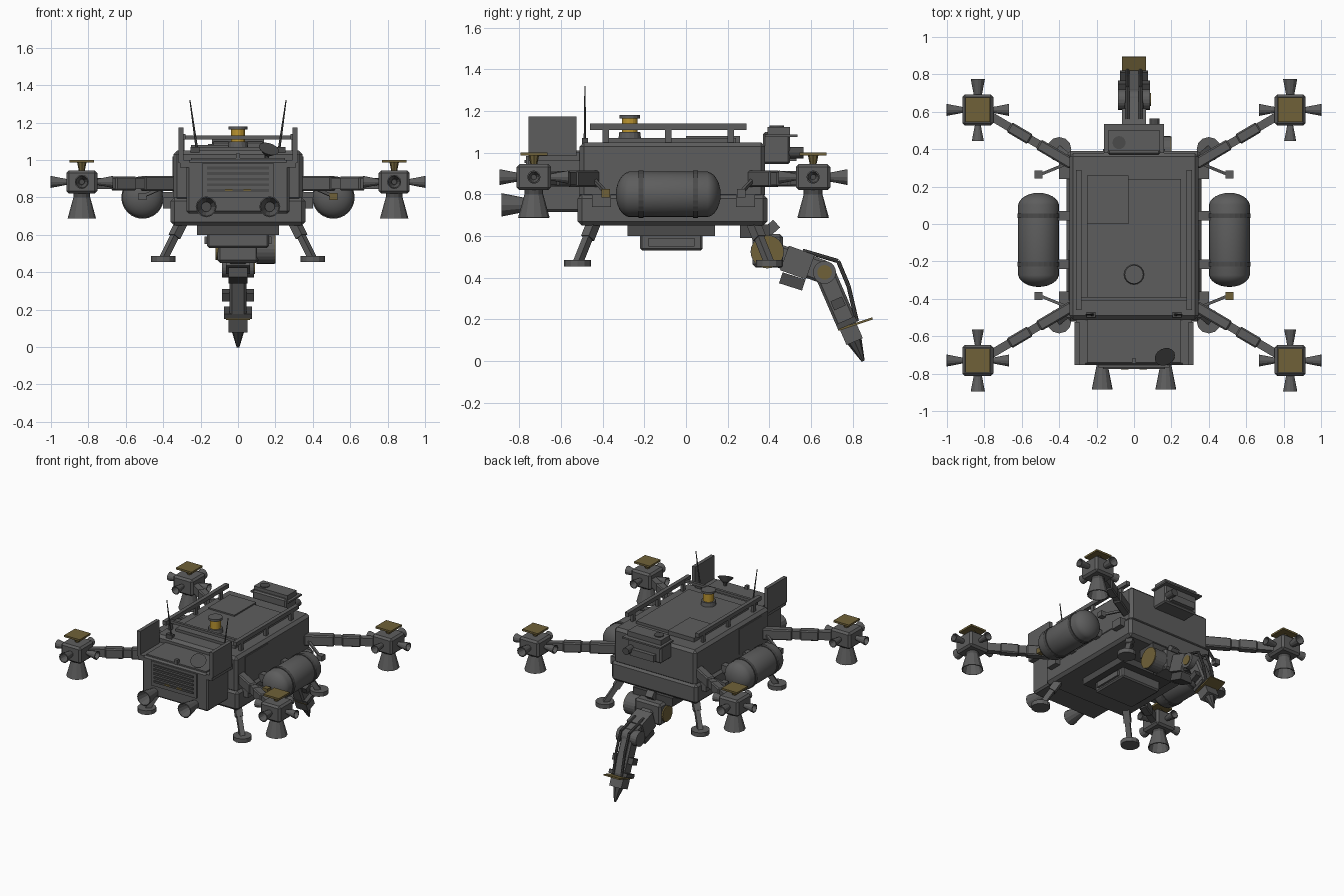
import bpy, bmesh, math
from mathutils import Vector, Matrix

cube = bpy.data.objects.get("Cube")
if cube:
    bpy.data.objects.remove(cube, do_unlink=True)

MIDDLE = Vector((0, -.06, 0))  # centre of the hull, used as mirror origin


def material(name, red, green, blue):
    made = bpy.data.materials.new(name)
    made.use_nodes = True
    made.diffuse_color = (red, green, blue, 1)
    made.node_tree.nodes["Principled BSDF"].inputs["Base Color"].default_value = (red, green, blue, 1)
    return made


GREY = material("hull grey", .11, .11, .11)
DARK = material("dark grey", .07, .07, .07)
AMBER = material("amber", .5, .3, .03)
OLIVE = material("dull gold", .16, .12, .04)


def finish(name, bm, mat, mirror="", smooth=False, wall=0):
    """Turn the bmesh into an object, mirrored over the named axes."""
    bmesh.ops.recalc_face_normals(bm, faces=bm.faces)
    bm.transform(Matrix.Translation(-MIDDLE))
    mesh = bpy.data.meshes.new(name)
    bm.to_mesh(mesh)
    bm.free()
    mesh.materials.append(mat)
    made = bpy.data.objects.new(name, mesh)
    made.location = MIDDLE
    bpy.context.collection.objects.link(made)
    if smooth:
        bpy.context.view_layer.objects.active = made
        made.select_set(True)
        bpy.ops.object.shade_smooth_by_angle()
        made.select_set(False)
    if wall:
        made.modifiers.new("wall", 'SOLIDIFY').thickness = wall
    if mirror:
        made.modifiers.new("mirror", 'MIRROR').use_axis = ["X" in mirror, "Y" in mirror, False]


def block(name, size, matrix, mat, mirror, bevel):
    bm = bmesh.new()
    bmesh.ops.create_cube(bm, size=1)
    bmesh.ops.scale(bm, vec=size, verts=bm.verts)
    if bevel:
        bmesh.ops.bevel(bm, geom=bm.edges[:], offset=bevel, segments=1, affect='EDGES')
    bm.transform(matrix)
    finish(name, bm, mat, mirror)


def box(name, wide, front, back, bottom, top, x=0, mat=GREY, mirror="", bevel=0):
    centre = Vector((x, (front + back) / 2, (bottom + top) / 2))
    block(name, (wide, back - front, top - bottom), Matrix.Translation(centre), mat, mirror, bevel)


def placed(start, end):
    """Matrix and length that lay a z-aligned part from start to end."""
    axis = end - start
    turn = axis.to_track_quat('Z', 'Y').to_matrix().to_4x4()
    return Matrix.Translation((start + end) / 2) @ turn, axis.length


def beam(name, start, end, wide, deep, span=(0, 1), mat=GREY, mirror="", bevel=0):
    """Bar covering the given fraction of the line from start to end."""
    start, end = Vector(start), Vector(end)
    matrix, length = placed(start.lerp(end, span[0]), start.lerp(end, span[1]))
    block(name, (wide, deep, length), matrix, mat, mirror, bevel)


def cone(name, start, end, radius, tip=None, mat=GREY, mirror="", sides=12, wall=0):
    bm = bmesh.new()
    matrix, length = placed(Vector(start), Vector(end))
    bmesh.ops.create_cone(bm, cap_ends=not wall, segments=sides, depth=length,
                          radius1=radius, radius2=radius if tip is None else tip)
    bm.transform(matrix)
    finish(name, bm, mat, mirror, wall=wall)


def nozzle(name, start, axis, throat, mouth, mirror):
    """Open bell with a thin wall and a dark throat plug."""
    start, axis = Vector(start), Vector(axis)
    cone(name, start, start + axis, throat, mouth, mirror=mirror, wall=.006)
    cone(name + "_throat", start, start + axis / 5, throat * .9, mat=DARK, mirror=mirror)


# Main hull and belly
box("lower_hull", wide=.72, front=-.52, back=.39, bottom=.65, top=.8, bevel=.02)
box("upper_hull", wide=.69, front=-.51, back=.38, bottom=.78, top=1.05, bevel=.02)
box("belly_plate", wide=.44, front=-.28, back=.14, bottom=.6, top=.66, mat=DARK)
box("belly_rim", wide=.36, front=-.18, back=.04, bottom=.55, top=.59)
box("belly_hatch", wide=.33, front=-.22, back=.08, bottom=.53, top=.61, bevel=.01)
box("side_panel", wide=.01, front=-.41, back=-.14, bottom=.83, top=1.02, x=.345, mirror="X")
box("side_bracket", wide=.08, front=.24, back=.33, bottom=.74, top=.8, x=.36, mirror="XY")

# Roof
box("roof_plate", wide=.5, front=-.39, back=.24, bottom=1.04, top=1.07)
box("roof_hatch", wide=.22, front=0, back=.26, bottom=1.05, top=1.08, x=-.14)
box("roof_cross_bar", wide=.58, front=-.41, back=-.39, bottom=1.11, top=1.13)
box("roof_rail", wide=.03, front=-.46, back=.29, bottom=1.11, top=1.14, x=.295, mirror="X")
for y in (-.4, -.1, .2):
    box("rail_post", wide=.02, front=y, back=y + .03, bottom=1.04, top=1.12, x=.295, mirror="X")

# Whip antennas
box("antenna_base", wide=.05, front=-.5, back=-.47, bottom=1.04, top=1.07, x=.23, mat=DARK, mirror="X")
cone("antenna", (.22, -.485, 1.06), (.257, -.485, 1.32), .007, .003, mat=DARK, mirror="X", sides=6)

# Beacon
lamp = Vector((0, -.27, 1.06))
up = Vector((0, 0, .04))
cone("beacon_base", lamp, lamp + up, .055, .05, sides=16)
cone("beacon_lamp", lamp + up, lamp + up * 2.6, .038, mat=AMBER, sides=16)
cone("beacon_cap", lamp + up * 2.6, lamp + up * 3, .05, sides=16)

# Side tanks: a sphere with its halves drawn apart
tank = Vector((.51, -.085, .8))
bm = bmesh.new()
bmesh.ops.create_uvsphere(bm, u_segments=24, v_segments=13, radius=.11)
for vert in bm.verts:
    vert.co.z = vert.co.z * .65 + math.copysign(.18, vert.co.z)
bm.transform(Matrix.Translation(tank) @ Matrix.Rotation(math.pi / 2, 4, 'X'))
finish("side_tank", bm, GREY, mirror="X", smooth=True)
for offset in (-.13, .13):
    middle = tank + Vector((0, offset, 0))
    half = Vector((0, .012, 0))
    cone("tank_band", middle - half, middle + half, .114, mat=DARK, mirror="X", sides=24)
    box("tank_mount", wide=.1, front=middle.y - .025, back=middle.y + .025,
        bottom=.77, top=.83, x=.38, mirror="X")

# Outrigger booms
root, tip = Vector((.33, .32, .875)), Vector((.78, .585, .875))
beam("boom", root, tip, wide=.045, deep=.06, mirror="XY")
beam("boom_root", root, tip, wide=.06, deep=.08, span=(0, .4), mirror="XY", bevel=.008)
beam("boom_sleeve", root, tip, wide=.06, deep=.075, span=(.5, .75), mirror="XY", bevel=.008)

# Thruster pods
pod = Vector((.835, .61, .883))
box("thruster_pod", wide=.166, front=pod.y - .083, back=pod.y + .083,
    bottom=.82, top=.945, x=pod.x, mirror="XY", bevel=.014)
for quarter in range(4):
    outward = Matrix.Rotation(quarter * math.pi / 2, 3, 'Z') @ Vector((.083, 0, 0))
    nozzle("side_thruster", pod + outward, outward, throat=.016, mouth=.032, mirror="XY")
collar = pod - Vector((0, 0, .06))
cone("thruster_collar", collar, collar - up, .045, mat=DARK, mirror="XY")
nozzle("down_thruster", collar - up / 2, up * -2.9, throat=.038, mouth=.07, mirror="XY")
cone("plate_stem", pod + up, pod + up * 2.6, .012, .025, mat=OLIVE, mirror="XY", sides=8)
box("pod_plate", wide=.13, front=pod.y - .065, back=pod.y + .065,
    bottom=.986, top=1, x=pod.x, mat=OLIVE, mirror="XY")

# Landing legs
hip, ankle = Vector((.3, .32, .67)), Vector((.4, .4, .47))
beam("leg", hip, ankle, wide=.035, deep=.035, mirror="XY")
beam("leg_cuff", hip, ankle, wide=.048, deep=.048, span=(0, .4), mirror="XY")
cone("foot", ankle - up * .4, ankle + up * .4, .065, mirror="XY")

# Small sensors on stalks, one of them gold
beam("stalk", (.34, .33, .88), (.5, .265, .81), wide=.016, deep=.016, mirror="XY")
for side in (-1, 1):
    for y in (-.385, .265):
        gold = side > 0 and y < 0
        box("stalk_sensor", wide=.042, front=y - .021, back=y + .021, bottom=.785, top=.825,
            x=side * .51, mat=OLIVE if gold else GREY)

# Front cab, fins and main engines
box("cab", wide=.55, front=-.755, back=-.5, bottom=.715, top=1, bevel=.012)
box("cab_roof", wide=.5, front=-.74, back=-.5, bottom=.99, top=1.01)
box("cab_fin", wide=.027, front=-.755, back=-.525, bottom=.985, top=1.175, x=.304, mirror="X")
box("fin_root", wide=.05, front=-.755, back=-.51, bottom=.96, top=1, x=.285, mirror="X")
box("cab_frame", wide=.38, front=-.768, back=-.74, bottom=.8, top=.985)
for row in range(5):
    base = .83 + row * .03
    box("louvre", wide=.33, front=-.776, back=-.76, bottom=base, top=base + .015, mat=DARK)
box("cab_lamp", wide=.04, front=-.778, back=-.77, bottom=.835, top=.845, x=.05, mat=OLIVE, mirror="X")
nozzle("main_engine", (.17, -.755, .75), (0, -.13, 0), throat=.03, mouth=.056, mirror="X")
box("cab_post", wide=.024, front=-.745, back=-.72, bottom=1, top=1.035)
dish = Vector((.155, -.69, 1.03))
cone("dish_mast", dish - up, dish, .012, mat=DARK, sides=8)
cone("dish", dish, dish + Vector((.01, -.02, .03)), .018, .056, mat=DARK, sides=16)

# Rear sensor housing
box("sensor_housing", wide=.28, front=.37, back=.5, bottom=.945, top=1.1, bevel=.01)
box("sensor_lid", wide=.32, front=.38, back=.535, bottom=1.075, top=1.087)
box("sensor_top", wide=.28, front=.39, back=.5, bottom=1.08, top=1.124)
box("sensor_face", wide=.2, front=.49, back=.53, bottom=.96, top=1.01)
cone("sensor_lens", (.11, .49, 1), (.11, .565, 1), .027, mat=DARK)
cone("sensor_cap", (-.08, .435, 1.12), (-.08, .435, 1.13), .035, mat=DARK, sides=16)

# Manipulator shoulder
shoulder, elbow, claw = Vector((0, .39, .525)), Vector((0, .665, .426)), Vector((0, .85, 0))
across = Vector((.1, 0, 0))
box("shoulder_mount", wide=.33, front=.26, back=.4, bottom=.59, top=.655, mat=DARK)
box("shoulder", wide=.22, front=.32, back=.465, bottom=.45, top=.61, bevel=.015)
cone("shoulder_drum", shoulder + across, shoulder + across * 1.95, .08, sides=24)
cone("shoulder_cap", shoulder + across * 1.9, shoulder + across * 2, .077, mat=OLIVE, sides=24)
cone("shoulder_inner_cap", shoulder - across, shoulder - across * 1.2, .06, mat=OLIVE, sides=24)
beam("shoulder_camera", (0, .39, .62), (0, .435, .66), wide=.06, deep=.05)

# Upper link and elbow
beam("upper_link", shoulder, elbow, wide=.1, deep=.11, bevel=.012)
beam("upper_sleeve", shoulder, elbow, wide=.13, deep=.125, span=(.3, .75))
beam("link_actuator", (0, .455, .4), (0, .565, .365), wide=.1, deep=.055, mat=DARK)
cone("elbow", elbow - across * .85, elbow + across * .85, .055, sides=20)
cone("elbow_cap", elbow + across * .8, elbow + across * .9, .035, mat=OLIVE, sides=16)

# Forearm, wrist and tool
beam("forearm", elbow, claw, wide=.09, deep=.1, span=(0, .6), bevel=.012)
beam("forearm_collar", elbow, claw, wide=.17, deep=.06, span=(.3, .4), mat=DARK)
beam("wrist_band", elbow, claw, wide=.15, deep=.1, span=(.54, .6), mat=DARK)
beam("wrist", elbow, claw, wide=.1, deep=.085, span=(.55, .78))
beam("tool_plate", (0, .73, .15), (0, .895, .205), wide=.13, deep=.01, mat=OLIVE)
cone("tool_tip", elbow.lerp(claw, .75), claw, .04, .008, mat=DARK, sides=8)

# Hoses along the outside of the arm
path = [Vector((.035, y, z)) for y, z in ((.56, .53), (.73, .48), (.78, .36), (.82, .19))]
for start, end in zip(path, path[1:]):
    cone("arm_hose", start, end, .01, mat=DARK, mirror="X", sides=8)
